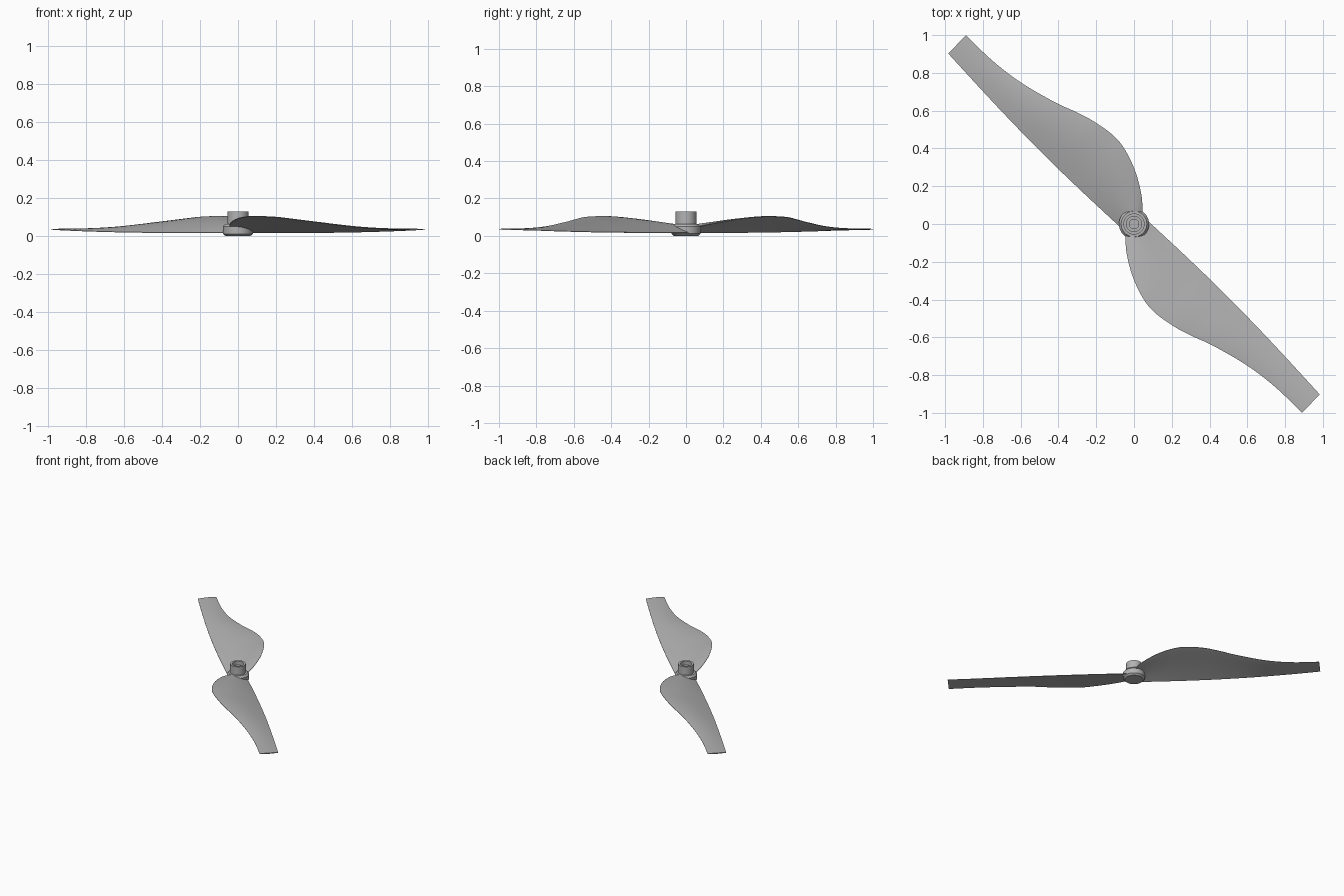
import bpy
import bmesh
import math
from mathutils import Vector

cube = bpy.data.objects.get("Cube")
if cube:
    bpy.data.objects.remove(cube, do_unlink=True)

# Single grey plastic
grey = bpy.data.materials.new("grey plastic")
grey.use_nodes = True
grey.diffuse_color = (0.45, 0.45, 0.45, 1)
grey.node_tree.nodes["Principled BSDF"].inputs["Base Color"].default_value = grey.diffuse_color


def finish(bm, name, angle):
    bmesh.ops.recalc_face_normals(bm, faces=bm.faces)
    mesh = bpy.data.meshes.new(name)
    bm.to_mesh(mesh)
    bm.free()
    mesh.materials.append(grey)
    obj = bpy.data.objects.new(name, mesh)
    bpy.context.collection.objects.link(obj)
    bpy.ops.object.select_all(action="DESELECT")
    obj.select_set(True)
    bpy.context.view_layer.objects.active = obj
    bpy.ops.object.shade_smooth_by_angle(angle=math.radians(angle))
    return obj


def smooth_path(points, steps):
    """Catmull-Rom curve through the points."""
    pts = [Vector(p) for p in points]
    pts = [pts[0] * 2 - pts[1]] + pts + [pts[-1] * 2 - pts[-2]]
    path = []
    for a, b, c, d in zip(pts, pts[1:], pts[2:], pts[3:]):
        for i in range(steps):
            t = i / steps
            path.append((b * 2 + (c - a) * t + (a * 2 - b * 5 + c * 4 - d) * t ** 2
                         + (b * 3 - a - c * 3 + d) * t ** 3) / 2)
    return path + [pts[-2]]


def lead_point(trail):
    """Nearly straight low edge, opposite a point of the raised edge."""
    t = min(max((trail.x - trail.y - 0.06) / 1.82, 0), 1)
    x = 0.075 + 0.908 * t
    y = 0.015 - 0.917 * t + 0.025 * math.sin(math.pi * t)
    return Vector((x, y, 0.017 + 0.017 * t ** 3)), t


def section(trail, count=10):
    """Closed thin airfoil from the raised edge to the low edge and back."""
    lead, t = lead_point(trail)
    half = 0.009 - 0.005 * t
    upper, lower = [], []
    for i in range(count + 1):
        f = (1 - math.cos(math.pi * i / count)) / 2
        p = trail.lerp(lead, f)
        camber = Vector((0, 0, 0.012 * (1 - t) * math.sin(math.pi * f)))
        thick = Vector((0, 0, half * (0.2 + 0.8 * math.sin(math.pi * f ** 0.8))))
        upper.append(p + camber + thick)
        lower.append(p + camber - thick)
    return upper + lower[::-1]


def build_blade(name, turn):
    raised_edge = [
        (-0.045, -0.06, 0.05), (-0.04, -0.15, 0.068), (-0.01, -0.27, 0.089),
        (0.04, -0.38, 0.102), (0.1, -0.46, 0.104), (0.2, -0.535, 0.1),
        (0.3, -0.59, 0.088), (0.42, -0.645, 0.073), (0.6, -0.75, 0.05),
        (0.75, -0.865, 0.039), (0.89, -1, 0.036),
    ]
    bm = bmesh.new()
    rings = [[bm.verts.new(p) for p in section(q)] for q in smooth_path(raised_edge, 5)]
    for a, b in zip(rings, rings[1:]):
        for i in range(len(a)):
            j = (i + 1) % len(a)
            bm.faces.new((a[i], a[j], b[j], b[i]))
    bm.faces.new(rings[0])
    bm.faces.new(rings[-1])
    blade = finish(bm, name, 40)
    blade.rotation_euler.z = turn
    return blade


def build_lathe(name, profile, sides):
    bm = bmesh.new()
    verts = [bm.verts.new((r, 0, z)) for r, z in profile]
    edges = [bm.edges.new(pair) for pair in zip(verts, verts[1:])]
    bmesh.ops.spin(bm, geom=verts + edges, cent=(0, 0, 0), axis=(0, 0, 1),
                   angle=math.tau, steps=sides, use_duplicate=False)
    bmesh.ops.remove_doubles(bm, verts=bm.verts, dist=0.0002)
    return finish(bm, name, 30)


# Two blades, half a turn apart
build_blade("front_blade", 0)
build_blade("back_blade", math.pi)

# Flanged hub with a hollow collar on top
build_lathe("hub_flange", [(0, 0), (0.065, 0), (0.078, 0.012), (0.08, 0.05),
                           (0.068, 0.064), (0, 0.066)], 40)
build_lathe("hub_collar", [(0, 0.06), (0.056, 0.06), (0.056, 0.13), (0.04, 0.13),
                           (0.04, 0.1), (0.025, 0.1), (0.025, 0.07), (0, 0.07)], 32)
